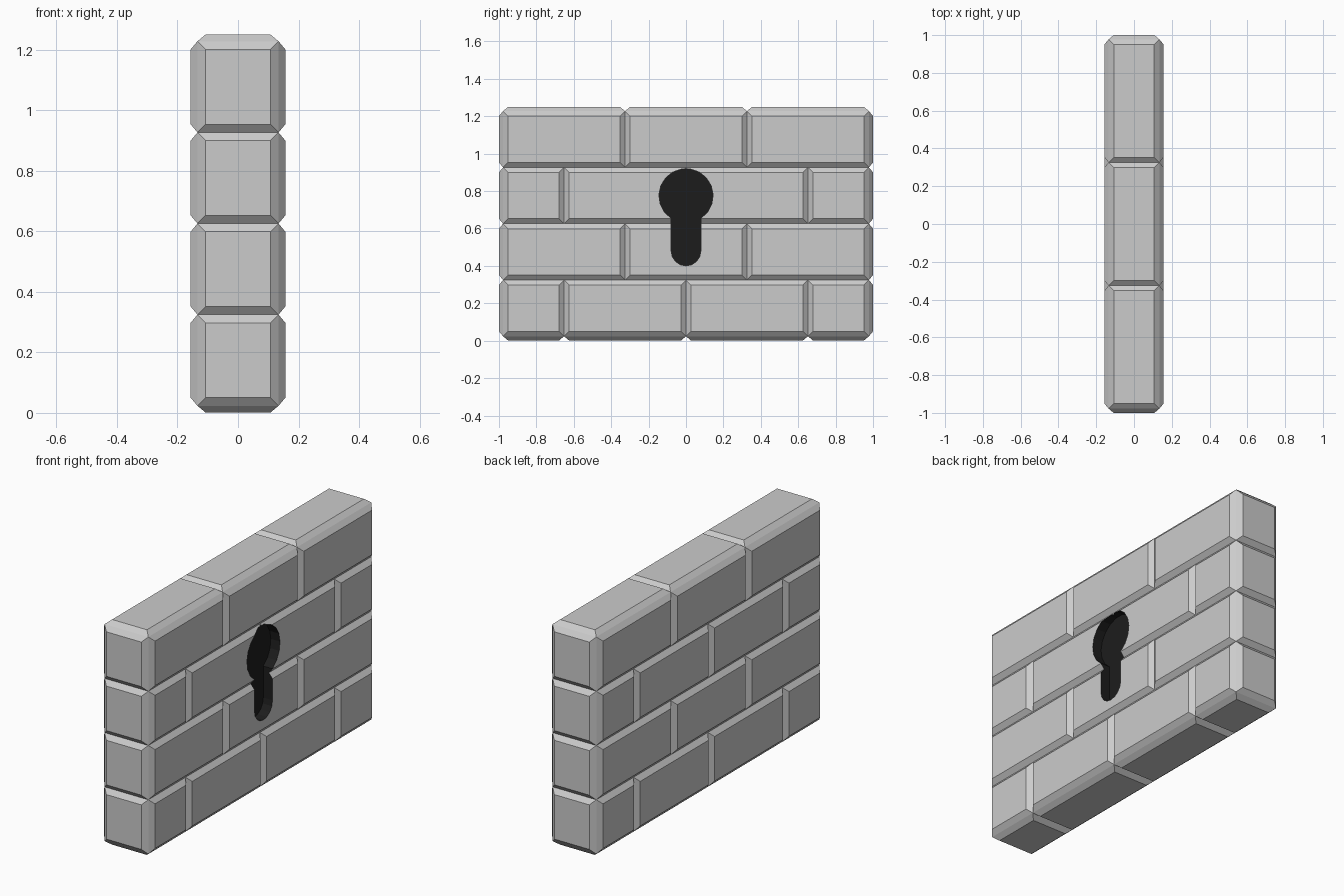
import bpy, bmesh
from math import sin, cos, pi, acos
from mathutils import Vector

if "Cube" in bpy.data.objects:
    bpy.data.objects.remove(bpy.data.objects["Cube"])

HALF = 0.326          # half a brick length
Z0, ROW = 0.0235, 0.301   # underside of the core, row height
DEPTH, CHAMFER = 0.0225, 0.027
CORE_X = 0.134
Y_END = 3 * HALF


def material(name, color):
    m = bpy.data.materials.new(name)
    m.diffuse_color = color
    m.use_nodes = True
    m.node_tree.nodes["Principled BSDF"].inputs["Base Color"].default_value = m.diffuse_color
    return m


stone = material("stone", (0.8, 0.8, 0.8, 1))
black = material("black", (0.012, 0.012, 0.012, 1))


def add_object(name, bm):
    me = bpy.data.meshes.new(name)
    bmesh.ops.recalc_face_normals(bm, faces=bm.faces[:])
    bm.to_mesh(me)
    bm.free()
    me.materials.append(stone)
    me.materials.append(black)
    ob = bpy.data.objects.new(name, me)
    bpy.context.collection.objects.link(ob)
    return ob


# Core block, sliced into rows and half-brick columns
bm = bmesh.new()
bmesh.ops.create_cube(bm, size=1)
for v in bm.verts:
    v.co = Vector((v.co.x * 2 * CORE_X, v.co.y * 2 * Y_END, (v.co.z + 0.5) * 4 * ROW + Z0))


def cut(co, no):
    bmesh.ops.bisect_plane(bm, geom=bm.verts[:] + bm.edges[:] + bm.faces[:],
                           plane_co=co, plane_no=no)


for i in range(-2, 3):
    cut((0, i * HALF, 0), (0, 1, 0))
for r in range(1, 4):
    cut((0, 0, Z0 + r * ROW), (0, 0, 1))

# Merge half columns so that the joints alternate from row to row
merge = []
for e in bm.edges:
    a, b = e.verts[0].co, e.verts[1].co
    if abs(a.y - b.y) > 1e-4:
        continue
    mid = (a + b) / 2
    col = round(mid.y / HALF)
    if abs(col) == 3:
        continue
    row = min(3, max(0, int((mid.z - Z0) / ROW)))
    if col % 2 == (1 if row % 2 == 0 else 0):
        merge.append(e)
bmesh.ops.dissolve_edges(bm, edges=merge, use_verts=False)

# Raise a chamfered face on every brick
bmesh.ops.recalc_face_normals(bm, faces=bm.faces[:])
bmesh.ops.inset_individual(bm, faces=bm.faces[:], thickness=CHAMFER, depth=DEPTH,
                           use_even_offset=True)
wall = add_object("brick_wall", bm)

# Keyhole outline: round head above a round-ended slot
R, W, ZC, ZB = 0.145, 0.079, 0.775, 0.479
a0 = -acos(W / R)
a1 = pi - a0
pts = [(R * cos(a0 + (a1 - a0) * i / 15), ZC + R * sin(a0 + (a1 - a0) * i / 15))
       for i in range(16)]
pts += [(W * cos(pi + pi * i / 8), ZB + W * sin(pi + pi * i / 8)) for i in range(9)]
bm = bmesh.new()
face = bm.faces.new([bm.verts.new((0.1, y, z)) for y, z in pts])
ext = bmesh.ops.extrude_face_region(bm, geom=[face])
for v in ext["geom"]:
    if isinstance(v, bmesh.types.BMVert):
        v.co.x = 0.3
for f in bm.faces:
    f.material_index = 1
cutter = add_object("keyhole_cutter", bm)
cutter.hide_render = True

# Cut the shallow black keyhole into the +x side
mod = wall.modifiers.new("keyhole", 'BOOLEAN')
mod.operation = 'DIFFERENCE'
mod.solver = 'EXACT'
mod.object = cutter
bpy.context.view_layer.objects.active = wall
wall.select_set(True)
bpy.ops.object.modifier_apply(modifier=mod.name)
bpy.data.objects.remove(cutter)
